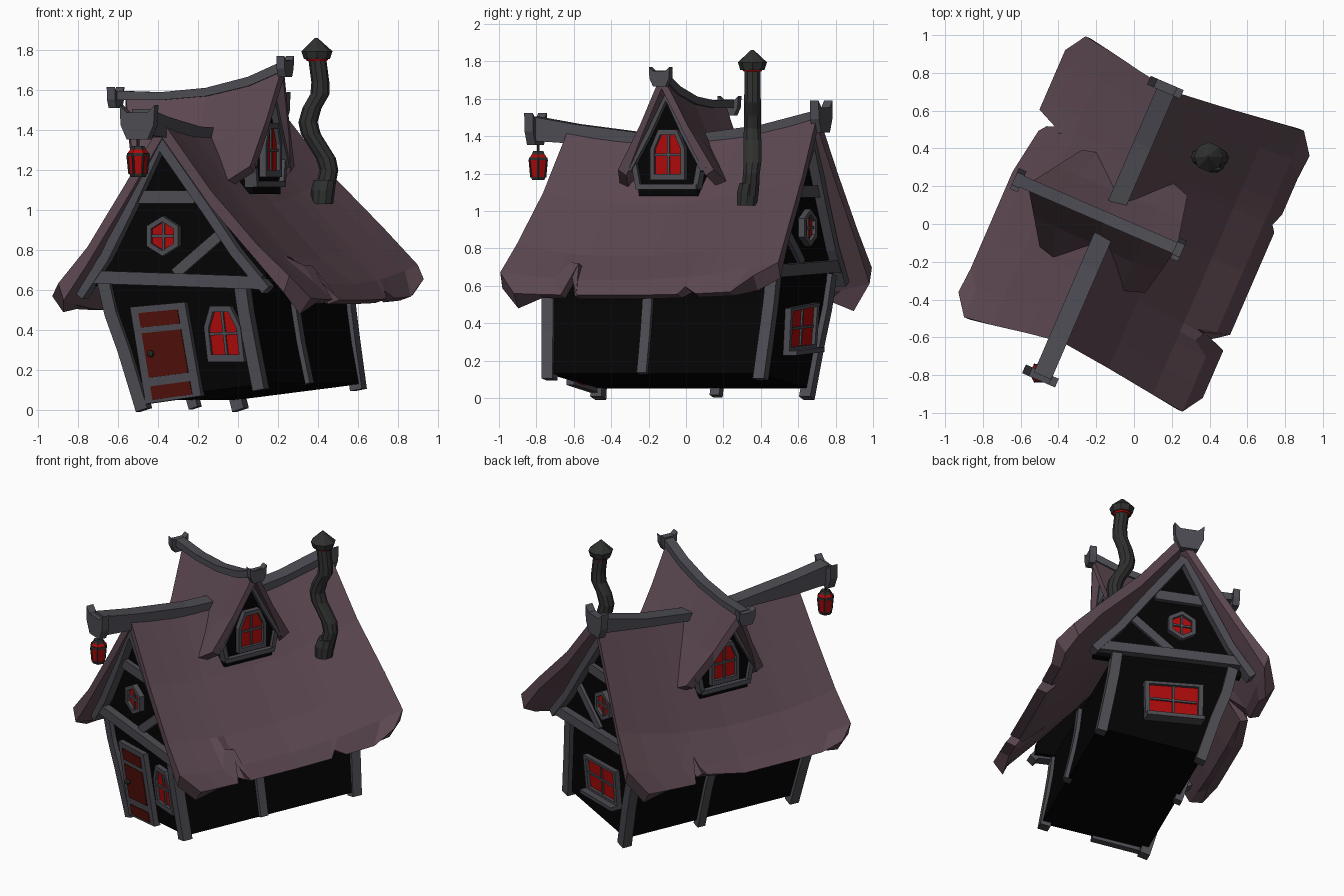
import bpy, bmesh, math
from mathutils import Matrix, Vector

if "Cube" in bpy.data.objects:
    bpy.data.objects.remove(bpy.data.objects["Cube"])

ROT = Matrix.Rotation(math.radians(-23.4), 3, 'Z')   # whole house is turned on its plot
COLS = dict(roof=(.108, .064, .082), wood=(.072, .072, .086), wall=(.001, .001, .001),
            red=(.42, .003, .003), door=(.08, .005, .003), iron=(.028, .03, .028))
MATS = {}
for k, c in COLS.items():
    MATS[k] = bpy.data.materials.new(k)
    MATS[k].diffuse_color = (*c, 1)


def make(name, verts, faces, mat):
    me = bpy.data.meshes.new(name)
    me.from_pydata([ROT @ Vector(v) for v in verts], [], faces)
    bm = bmesh.new()
    bm.from_mesh(me)
    bmesh.ops.recalc_face_normals(bm, faces=bm.faces)
    bm.to_mesh(me)
    bm.free()
    ob = bpy.data.objects.new(name, me)
    me.materials.append(MATS[mat])
    bpy.context.collection.objects.link(ob)
    return ob


def loft(name, rings, mat, closed=False):
    n, m = len(rings[0]), len(rings)
    f = [(i * n + j, i * n + (j + 1) % n, (i + 1) % m * n + (j + 1) % n, (i + 1) % m * n + j)
         for i in range(m if closed else m - 1) for j in range(n)]
    if not closed:
        f += [tuple(range(n)), tuple(range((m - 1) * n, m * n))]
    return make(name, [v for r in rings for v in r], f, mat)


def prism(name, fr, pts, d0, d1, mat):
    return loft(name, [[fr(p, q, d) for p, q in pts] for d in (d0, d1)], mat)


def bar(name, fr, path, w, d0, d1, mat='wood'):
    a, b = [], []
    for i, p in enumerate(path):
        t = (Vector(path[min(i + 1, len(path) - 1)]) - Vector(path[max(i - 1, 0)])).normalized()
        s = Vector((-t.y, t.x)) * w / 2
        a.append(tuple(Vector(p) + s))
        b.append(tuple(Vector(p) - s))
    return prism(name, fr, a + b[::-1], d0, d1, mat)


def window(name, fr, pts, rim, bars):
    c = sum((Vector(p) for p in pts), Vector((0, 0))) / len(pts)
    inner = [tuple(c + (Vector(p) - c) * rim) for p in pts]
    loft(name + "_frame", [[fr(*p, d) for p in s] for s, d in
         ((pts, 0), (pts, .035), (inner, .035), (inner, 0))], 'wood', True)
    prism(name + "_panes", fr, inner, 0, .015, 'red')
    for i, path in enumerate(bars):
        bar(f"{name}_glazing_bar_{i}", fr, path, .014, .01, .025)


def arch(c, z0, h, w, lean=0):
    return [(c + s * w + lean * t, z0 + t * h) for s, t in
            ((-1, 0), (1, 0), (1, .62), (.55, 1), (-.55, 1), (-1, .62))]


def slab(name, P, off):     # sheet of points, thickened by an offset per point
    n, m = len(P), len(P[0])
    f = [(i * m + j, (i + 1) * m + j, (i + 1) * m + j + 1, i * m + j + 1)
         for i in range(n - 1) for j in range(m - 1)]
    edge = ([j for j in range(m)] + [i * m + m - 1 for i in range(1, n)] +
            [(n - 1) * m + j for j in range(m - 2, -1, -1)] + [i * m for i in range(n - 2, 0, -1)])
    N = n * m
    f += [tuple(k + N for k in q[::-1]) for q in f]
    f += [(a, b, b + N, a + N) for a, b in zip(edge, edge[1:] + edge[:1])]
    under = [Vector(P[i][j]) + Vector(off(i, j)) for i in range(n) for j in range(m)]
    make(name, [v for r in P for v in r] + under, f, 'roof')


def half(q): return .60 + .045 * min(q / .62, 1)      # end walls splay outward
def frame_front(p, q, d): return (p, -half(q) - .02 - d, q)
def frame_back(p, q, d): return (p, half(q) + d, q)
def frame_mid(p, q, d): return (p, d, q)


# walls: leaning section run from front to back, then the gables
left = [(-.45, .64), (-.42, .5), (-.35, .31), (-.27, .05)]
right = [(.32, .64), (.335, .5), (.365, .33), (.41, .13)]
loft("walls", [[fr(p, q, 0) for p, q in left + right[::-1]] for fr in (frame_front, frame_back)], 'wall')
for n, fr in (("front", frame_front), ("back", frame_back)):
    prism(n + "_gable_wall", fr, [(-.5, .62), (.45, .62), (.44, .7), (.17, 1.0), (-.11, 1.36), (-.29, 1.0), (-.5, .68)],
          -.05, 0, 'wall')

# main roof: sway-backed, clipped corners and split eaves
def sag(v): return .174 * v * v + .056 * v - .05
rows = [(-.70, .53, .70, .2), (-.63, .62, .81, .7), (-.48, .80, .79, 1), (-.29, 1.12, .755, 1), (-.1, 1.445, .725, 1),
        (.18, 1.09, .755, 1), (.45, .81, .79, 1), (.63, .66, .81, .6), (.70, .56, .70, .2)]
cols = [-1, -.8, -.61, -.54, -.48, 0, .36, .41, .51, .8, 1]
split = {(8, 3): (.57, .73), (7, 3): (.545, .75), (0, 7): (-.545, .715), (1, 7): (-.52, .75),
         (8, 7): (.675, .6), (0, 6): (-.66, .56), (8, 10): (.71, .64), (0, 0): (-.71, .57)}
P = []
for i, (u, z, vm, k) in enumerate(rows):
    P.append([])
    for j, c in enumerate(cols):
        a, b = split.get((i, j), (u, z))
        P[-1].append((a, c * vm, b + k * sag(c * vm)))
def main_off(i, j):
    s = -1 if i < 4 else 1
    if i in (0, 8):
        return (-s * .06, 0, -.08 if j in (0, 10) else -.02)
    return (-s * .03 if i in (1, 7) else 0, 0, -.085)
slab("main_roof", P, main_off)

# cross roof with its two gables
stations = [(-.60, -.41, 1.575, 1.06, .28), (-.42, -.33, 1.575, 1.02, .30), (-.15, -.15, 1.60, 1.05, .30),
            (.08, .08, 1.655, 1.14, .32), (.26, .20, 1.735, 1.22, .28)]
P = []
for ur, uf, zr, zf, w in stations:
    P.append([((ur + (uf - ur) * t), -.03 + s * w * t, zr + (zf - zr) * (t + (.04 if t == .5 else 0)))
              for s, t in ((-1, 1), (-1, .5), (1, 0), (1, .5), (1, 1))])
slab("cross_roof", P, lambda i, j: (0, .05 - .025 * j if j in (0, 4) else 0, -.03 if j in (0, 4) else -.08))

# ridge beams
def beam(name, pts, hw, along_v):
    rings = []
    for a, z0, z1 in pts:
        q = [(-hw, z0), (hw, z0), (hw, z1), (-hw, z1)]
        rings.append([(-.125 + s, a, z) if along_v else (a, -.03 + s, z) for s, z in q])
    loft(name, rings, 'wood')
beam("main_ridge_beam", [(-.93, 1.375, 1.505), (-.69, 1.36, 1.465), (-.3, 1.36, 1.418), (0, 1.36, 1.41),
                         (.4, 1.4, 1.46), (.73, 1.44, 1.54)], .05, True)
beam("cross_ridge_beam", [(-.64, 1.55, 1.597), (-.4, 1.55, 1.59), (-.15, 1.57, 1.612), (.08, 1.62, 1.667),
                          (.28, 1.7, 1.75)], .032, False)
HORN = [(-1, 1), (-.6, .6), (.6, .6), (1, 1), (.95, -.1), (.6, -.9), (-.6, -.9), (-.95, -.1)]
for n, v, z in (("front", -.935, 1.435), ("back", .73, 1.5)):
    prism(n + "_ridge_cap", frame_mid, [(-.135 + a * .095, z + b * .09) for a, b in HORN], v - .025, v + .025, 'wood')
for n, u, z in (("left", -.655, 1.56), ("right", .27, 1.715)):
    prism(n + "_ridge_cap", lambda p, q, d: (d, p, q),
          [(-.03 + a * .06, z + b * .055) for a, b in HORN], u - .022, u + .022, 'wood')

# timber framing and gable windows, same at both ends
for n, fr, dz in (("front", frame_front, 0), ("back", frame_back, .04)):
    bar(n + "_tie_beam", fr, [(-.49, .665 + dz), (0, .65 + dz), (.44, .635 + dz)], .065, -.02, .05)
    bar(n + "_collar_beam", fr, [(-.26, 1.065 + dz), (.06, 1.065 + dz)], .065, -.02, .03)
    bar(n + "_brace", fr, [(-.05, .68 + dz), (.2, .88 + dz)], .055, -.02, .02)
    bar(n + "_rafter_left", fr, [(-.12, 1.34 + dz), (-.29, 1.0 + dz), (-.42, .76 + dz), (-.56, .57 + dz)], .05, -.02, .055)
    bar(n + "_rafter_right", fr, [(-.12, 1.34 + dz), (.13, 1.01 + dz), (.29, .79 + dz), (.46, .6 + dz)], .05, -.02, .055)
    bar(n + "_post_left", fr, [(-.44, .66), (-.4, .48), (-.335, .3), (-.245, 0)], .065, -.035, .03)
    bar(n + "_post_right", fr, [(.305, .66), (.325, .5), (.35, .35), (.395, .1)], .065, -.035, .03)
    c, z = -.11, .87 + dz
    hexa = [(c + .1 * math.sin(k * math.pi / 3), z + .1 * math.cos(k * math.pi / 3)) for k in range(6)]
    window(n + "_gable_window", fr, hexa, .72, [[(c - .07, z), (c + .07, z)], [(c, z - .07), (c, z + .07)]])
bar("side_post_right", frame_mid, right, .05, -.1, -.045)
bar("side_post_left", frame_mid, left[:3] + [(-.26, .01)], .05, .035, .09)

# front door
def dq(s, t):
    lo = Vector((-.22, .03)).lerp(Vector((.085, .07)), s)
    hi = Vector((-.29, .515)).lerp(Vector((.01, .54)), s)
    return tuple(lo.lerp(hi, t))
def dpanel(name, s0, s1, t0, t1, d, mat):
    prism(name, frame_front, [dq(s0, t0), dq(s1, t0), dq(s1, t1), dq(s0, t1)], -.01, d, mat)
dpanel("door_frame", 0, 1, 0, 1, .035, 'wood')
for i, (a, b) in enumerate(((.03, .17), (.26, .72), (.78, .93))):
    dpanel(f"door_panel_{i}", .14, .85, a, b, .04, 'door')
kx, kz = dq(.26, .5)
loft("door_knob", [[frame_front(kx + r * math.cos(k * math.pi / 4), kz + r * math.sin(k * math.pi / 4), d)
                    for k in range(8)] for d, r in ((.03, .008), (.05, .018), (.065, .016), (.072, .006))], 'iron')

# ground floor windows
window("arched_window", frame_front, arch(.225, .24, .28, .1, -.025), .76,
       [[(.225, .27), (.205, .49)], [(.135, .38), (.295, .385)]])
window("back_window", frame_back, [(-.25, .27), (.12, .25), (.13, .48), (-.25, .51)], .84,
       [[(-.21, .385), (.1, .37)], [(-.062, .28), (-.06, .48)]])
bar("back_window_sill", frame_back, [(-.25, .26), (.12, .24)], .025, 0, .08)

# dormers: left one sits lower
for n, u0, s, dz in (("right", .17, 1, 0), ("left", -.40, -1, -.14)):
    def fr(p, q, d, u0=u0, s=s, dz=dz): return (u0 + s * d, p - .03, q + dz)
    prism(n + "_dormer_wall", fr, [(-.17, 1.08), (.17, 1.08), (.19, 1.23), (-.19, 1.23)], -.22, 0, 'wall')
    prism(n + "_dormer_gable", fr, [(.19, 1.23), (0, 1.6), (-.19, 1.23)], -.06, 0, 'wall')
    bar(n + "_dormer_sill", fr, [(-.175, 1.13), (.175, 1.13)], .03, -.04, .03)
    for k, m in (("a", -1), ("b", 1)):
        bar(f"{n}_dormer_post_{k}", fr, [(m * .165, 1.12), (m * .19, 1.25)], .028, -.04, .025)
        bar(f"{n}_dormer_rafter_{k}", fr, [(0, 1.63), (m * .11, 1.41), (m * .22, 1.22)], .035, -.04, .035)
    window(n + "_dormer_window", fr, arch(.01, 1.165, .27, .1), .78,
           [[(.01, 1.19), (.01, 1.41)], [(-.07, 1.3), (.09, 1.3)]])

# round parts placed in world coordinates, turned back into the house frame
def turned(name, path, mat, n):
    inv = ROT.transposed()
    return loft(name, [[inv @ Vector((x + r * math.cos(6.28319 * k / n), y + r * math.sin(6.28319 * k / n), z))
                        for k in range(n)] for x, y, z, r in path], mat)

# crooked stovepipe
turned("stovepipe", [(.43, .34, 1.08, .05), (.455, .35, 1.2, .047), (.44, .355, 1.26, .05), (.365, .355, 1.38, .05),
                     (.35, .355, 1.44, .048), (.37, .355, 1.51, .048), (.41, .355, 1.58, .048), (.412, .355, 1.64, .045),
                     (.395, .355, 1.77, .045)], 'iron', 10)
turned("stovepipe_collar", [(.42, .325, 1.03, .056), (.425, .33, 1.1, .06), (.435, .34, 1.15, .056)], 'iron', 10)
turned("stovepipe_glow", [(.395, .355, 1.745, .05), (.395, .355, 1.765, .062)], 'red', 10)
turned("stovepipe_hat", [(.395, .355, 1.755, .065), (.395, .355, 1.795, .078), (.392, .355, 1.862, .006)], 'iron', 8)

# hanging lantern
LX, LY = -.5, -.79
turned("lantern_glass", [(LX, LY, 1.18, .042), (LX, LY, 1.275, .053)], 'red', 6)
turned("lantern_base", [(LX, LY, 1.165, .038), (LX, LY, 1.183, .045)], 'iron', 6)
turned("lantern_shoulder", [(LX, LY, 1.285, .053), (LX, LY, 1.308, .036)], 'red', 6)
turned("lantern_band", [(LX, LY, 1.272, .056), (LX, LY, 1.287, .056)], 'iron', 6)
turned("lantern_lid", [(LX, LY, 1.303, .04), (LX, LY, 1.322, .03)], 'iron', 6)
turned("lantern_hook", [(LX, LY, 1.32, .007), (LX, LY, 1.4, .007)], 'iron', 6)
for k in range(6):
    c, s = math.cos(k * math.pi / 3), math.sin(k * math.pi / 3)
    turned(f"lantern_rib_{k}", [(LX + .043 * c, LY + .043 * s, 1.18, .006), (LX + .053 * c, LY + .053 * s, 1.275, .006)], 'iron', 4)

for m in bpy.data.materials:
    if m.users and not m.is_grease_pencil:
        m.use_nodes = True
        m.node_tree.nodes["Principled BSDF"].inputs["Base Color"].default_value = m.diffuse_color
